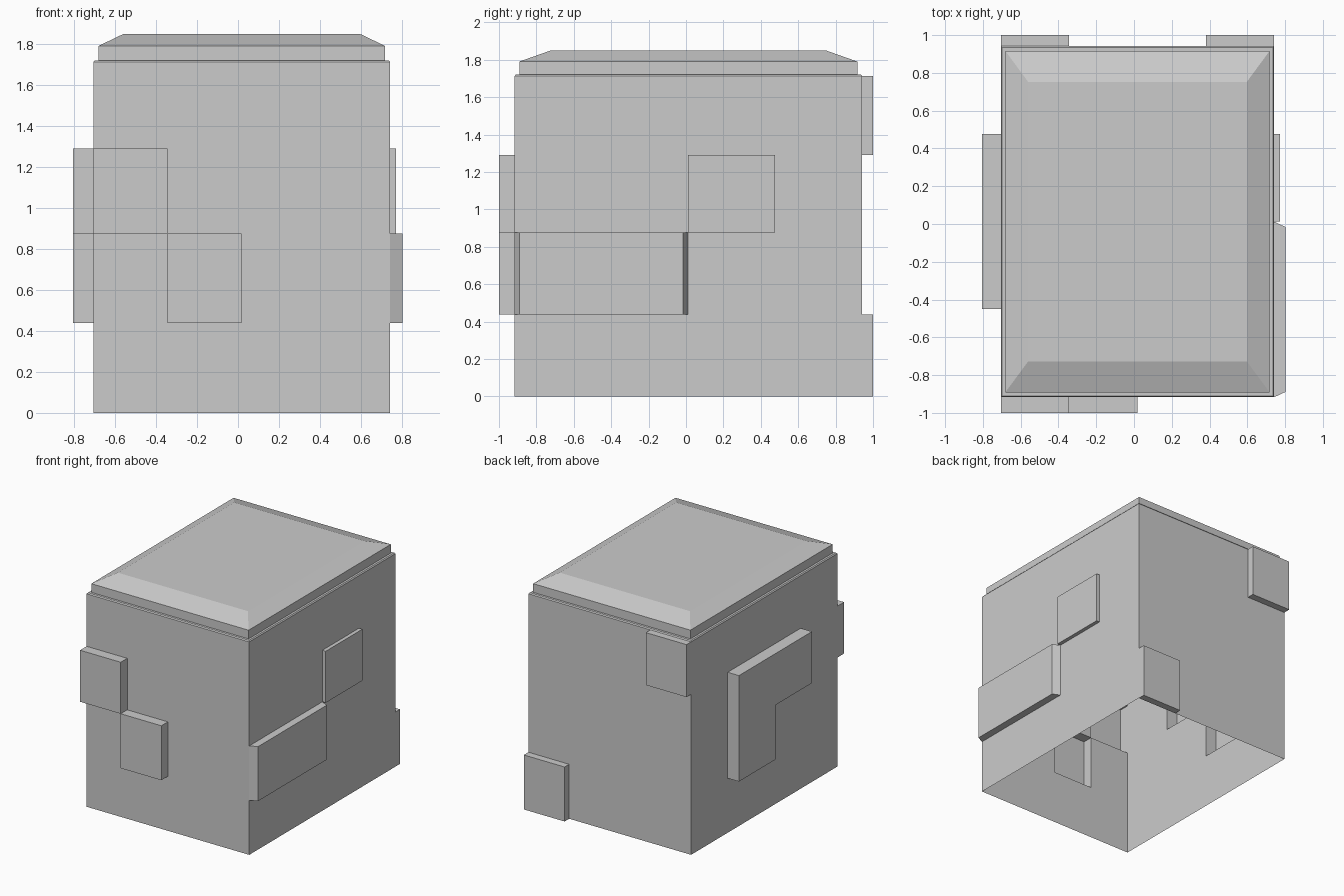
import bpy, bmesh
from mathutils import Vector

if "Cube" in bpy.data.objects:
    bpy.data.objects.remove(bpy.data.objects["Cube"])

XS = [-0.705, -0.343, 0.018, 0.38, 0.742]
YS = [-0.917, -0.45, 0.012, 0.477, 0.942]
ZS = [0, 0.438, 0.876, 1.29, 1.712]


def finish(bm, name):
    bmesh.ops.remove_doubles(bm, verts=bm.verts, dist=0.0005)
    me = bpy.data.meshes.new(name)
    bm.to_mesh(me)
    bm.free()
    ob = bpy.data.objects.new(name, me)
    bpy.context.collection.objects.link(ob)
    return ob


def wall(name, axis, sign, us, plane, raised, taper=0):
    """Open sheet of 4x4 cells; cells in `raised` {(col,row): depth} stand out, hollow behind.
    Columns run left to right as seen from outside, us in that order."""
    bm = bmesh.new()

    def pt(u, z, d):
        w = plane + sign * d
        return Vector((w, u, z)) if axis == 'x' else Vector((u, w, z))

    def quad(pts):
        bm.faces.new([bm.verts.new(p) for p in pts])

    for c in range(4):
        for r in range(4):
            ring = [(us[c], ZS[r]), (us[c + 1], ZS[r]),
                    (us[c + 1], ZS[r + 1]), (us[c], ZS[r + 1])]
            d = raised.get((c, r), 0)
            base = [pt(u, z, 0) for u, z in ring]
            top = [pt(u, z, d) for u, z in ring]
            near = [(c, r - 1), (c + 1, r), (c, r + 1), (c - 1, r)]
            if taper and (c, r) == (0, 1):
                for i in (0, 3):
                    top[i].y += taper
            if taper and (c, r) == (1, 1):
                for i in (1, 2):
                    top[i].y -= taper
            quad(top)
            if d:
                for i in range(4):
                    if raised.get(near[i], 0) != d:
                        j = (i + 1) % 4
                        quad([base[i], base[j], top[j], top[i]])
    return finish(bm, name)


# Walls with raised stone blocks
wall("front_wall", 'y', -1, XS, YS[0], {(0, 2): 0.083, (1, 1): 0.083})
wall("right_wall", 'x', 1, YS, XS[-1], {(0, 1): 0.06, (1, 1): 0.06, (2, 2): 0.03}, 0.028)
wall("back_wall", 'y', 1, XS[::-1], YS[-1], {(0, 0): 0.058, (3, 3): 0.058})
wall("left_wall", 'x', -1, YS[::-1], XS[0], {(1, 1): 0.1, (1, 2): 0.1, (2, 2): 0.1})

# Stepped lid with sloped rim, built from inset rectangles (inset x, inset y, z)
bm = bmesh.new()
prev = None
for ix, iy, z in [(0, 0, 1.712), (0.007, 0.007, 1.72), (0.024, 0.026, 1.72),
                  (0.024, 0.026, 1.79), (0.145, 0.19, 1.848)]:
    x0, x1, y0, y1 = XS[0] + ix, XS[-1] - ix, YS[0] + iy, YS[-1] - iy
    ring = [bm.verts.new((x, y, z)) for x, y in ((x0, y0), (x1, y0), (x1, y1), (x0, y1))]
    if prev:
        for i in range(4):
            j = (i + 1) % 4
            bm.faces.new((prev[i], prev[j], ring[j], ring[i]))
    prev = ring
bm.faces.new(prev)
finish(bm, "lid")
